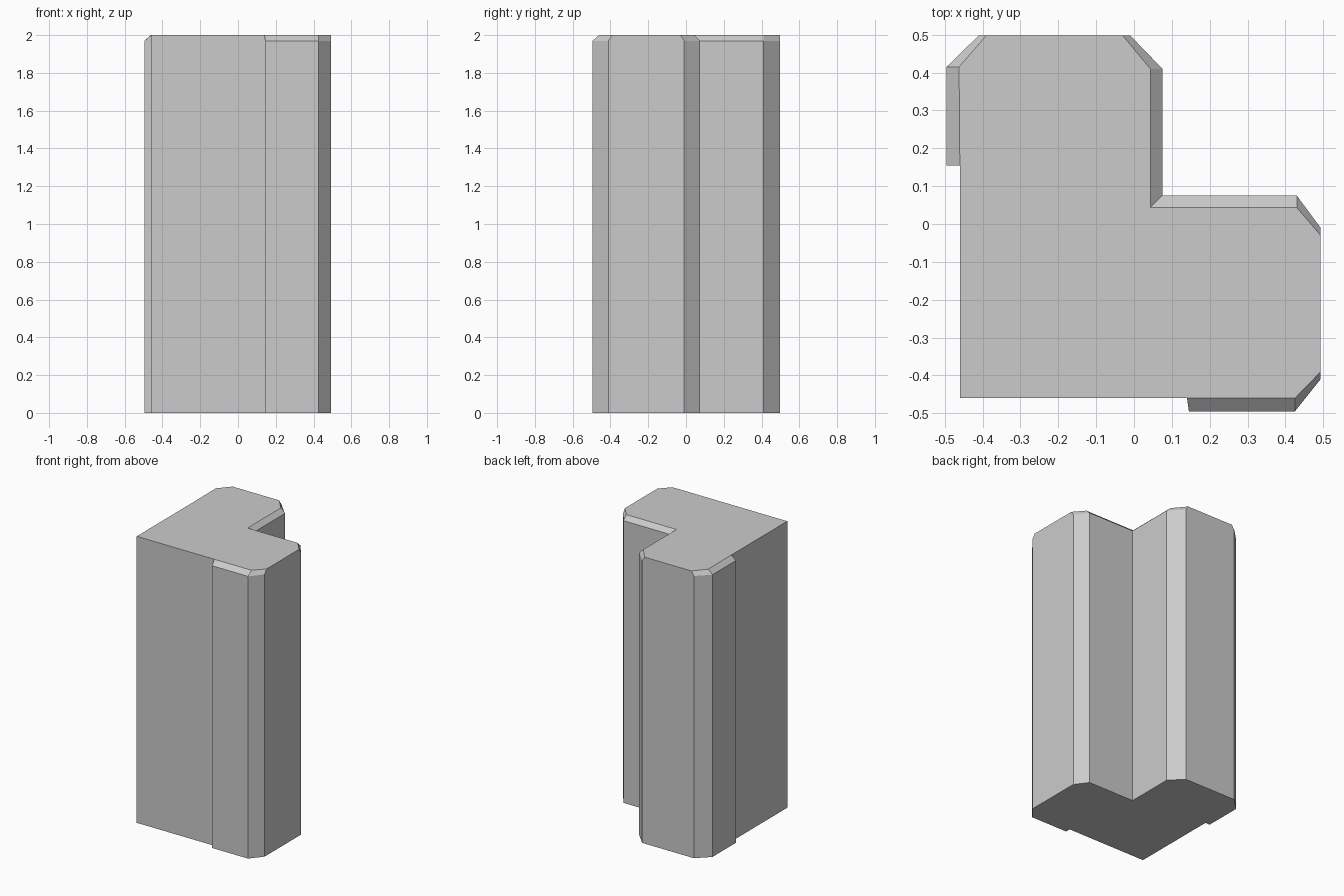
import bpy, bmesh

if "Cube" in bpy.data.objects:
    bpy.data.objects.remove(bpy.data.objects["Cube"])

HEIGHT, BEVEL_Z = 2.0, 1.97

# Plan outline, counter-clockwise: (wall x, y, top rim x, y)
OUTLINE = [
    (-0.46, -0.46, -0.46, -0.46),
    (0.145, -0.46, 0.14, -0.46),      # front raised panel
    (0.145, -0.495, 0.14, -0.46),
    (0.425, -0.495, 0.425, -0.46),
    (0.493, -0.41, 0.493, -0.39),     # right wing end
    (0.493, -0.01, 0.493, -0.03),
    (0.43, 0.075, 0.43, 0.043),
    (0.075, 0.075, 0.043, 0.043),     # inner corner
    (0.075, 0.41, 0.043, 0.41),
    (-0.01, 0.498, -0.03, 0.498),     # back wing end
    (-0.41, 0.498, -0.39, 0.498),
    (-0.495, 0.415, -0.462, 0.415),
    (-0.495, 0.155, -0.46, 0.155),    # left raised panel
    (-0.46, 0.155, -0.46, 0.155),
]


def ring(bm, points, z):
    return [bm.verts.new((x, y, z)) for x, y in points]


bm = bmesh.new()
wall = [p[:2] for p in OUTLINE]
rim = [p[2:] for p in OUTLINE]
rings = [ring(bm, wall, 0), ring(bm, wall, BEVEL_Z), ring(bm, rim, HEIGHT)]

# Walls and bevelled rim
n = len(OUTLINE)
for low, high in zip(rings, rings[1:]):
    for i in range(n):
        j = (i + 1) % n
        bm.faces.new((low[i], low[j], high[j], high[i]))
bmesh.ops.remove_doubles(bm, verts=bm.verts[:], dist=0.0005)

# Flat base and top
for z in (0, HEIGHT):
    edges = [e for e in bm.edges if e.is_boundary
             and all(abs(v.co.z - z) < 1e-4 for v in e.verts)]
    bmesh.ops.contextual_create(bm, geom=edges)
bmesh.ops.recalc_face_normals(bm, faces=bm.faces[:])

mesh = bpy.data.meshes.new("corner_wall")
bm.to_mesh(mesh)
bm.free()
obj = bpy.data.objects.new("corner_wall", mesh)
bpy.context.collection.objects.link(obj)
